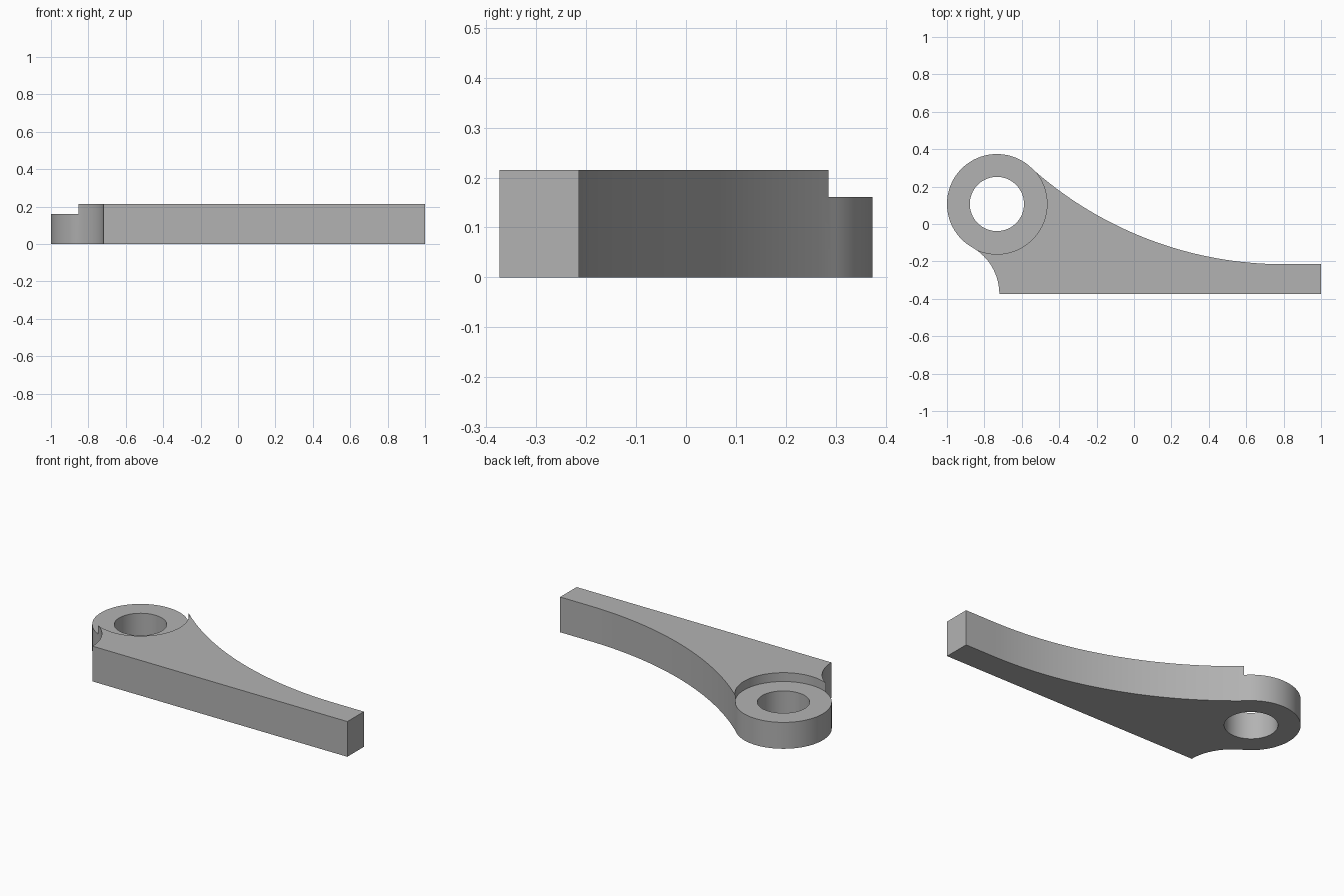
import bpy, bmesh
from math import sin, cos, atan2, radians, hypot, pi

old = bpy.data.objects.get("Cube")
if old:
    bpy.data.objects.remove(old, do_unlink=True)

HEIGHT, BOSS_HEIGHT = 0.215, 0.161
FRONT, TIP_BACK = -0.374, -0.215
BOSS, BOSS_R, HOLE_R = (-0.733, 0.107), 0.267, 0.145

grey = bpy.data.materials.new("plain_grey")
grey.use_nodes = True
grey.diffuse_color = (0.45, 0.45, 0.45, 1)
grey.node_tree.nodes["Principled BSDF"].inputs["Base Color"].default_value = grey.diffuse_color


def arc(center, r, a0, a1, n):
    """Points along a circular arc, both ends included."""
    return [(center[0] + r * cos(a0 + (a1 - a0) * i / n),
             center[1] + r * sin(a0 + (a1 - a0) * i / n)) for i in range(n + 1)]


def prism(name, outline, z0, z1):
    """Upright solid from a counter-clockwise outline."""
    bm = bmesh.new()
    base = bm.faces.new([bm.verts.new((x, y, z0)) for x, y in outline])
    top = bmesh.ops.extrude_face_region(bm, geom=[base])["geom"]
    bmesh.ops.translate(bm, vec=(0, 0, z1 - z0),
                        verts=[v for v in top if isinstance(v, bmesh.types.BMVert)])
    bmesh.ops.recalc_face_normals(bm, faces=bm.faces)
    mesh = bpy.data.meshes.new(name)
    bm.to_mesh(mesh)
    bm.free()
    mesh.materials.append(grey)
    obj = bpy.data.objects.new(name, mesh)
    bpy.context.collection.objects.link(obj)
    return obj


def cut(target, cutter):
    """Subtract a helper solid and remove it."""
    mod = target.modifiers.new("cut", "BOOLEAN")
    mod.operation, mod.solver, mod.object = "DIFFERENCE", "EXACT", cutter
    cutter.hide_render = True
    bpy.context.view_layer.objects.active = target
    bpy.ops.object.modifier_apply(modifier=mod.name)
    bpy.data.objects.remove(cutter, do_unlink=True)


# Long concave back edge: flat at the tip, meeting the boss
join = radians(43.5)
join_x, join_y = BOSS[0] + BOSS_R * cos(join), BOSS[1] + BOSS_R * sin(join)
bend_x = 0.8
dx, dy = bend_x - join_x, join_y - TIP_BACK
sweep_r = (dx * dx + dy * dy) / (2 * dy)
sweep_c = (bend_x, TIP_BACK + sweep_r)
sweep_end = atan2(join_y - sweep_c[1], join_x - sweep_c[0])
sweep = arc(sweep_c, sweep_r, -pi / 2, sweep_end, 40)

# Small concave heel, tangent to the boss
heel_a = radians(240.4)
heel_r = (BOSS[1] + BOSS_R * sin(heel_a) - FRONT) / -sin(heel_a)
heel_c = (BOSS[0] + (BOSS_R + heel_r) * cos(heel_a), FRONT)
heel = arc(heel_c, heel_r, heel_a - pi, 0, 16)

boss_edge = arc(BOSS, BOSS_R, join, heel_a, 64)
outline = [(1, FRONT), (1, TIP_BACK)] + sweep + boss_edge[1:] + heel[1:]
lever = prism("lever_arm", outline, 0, HEIGHT)

# Recess that lowers the boss, and the through hole
cut(lever, prism("boss_recess", arc(BOSS, BOSS_R + 0.001, 0, 2 * pi, 128)[:-1],
                 BOSS_HEIGHT, HEIGHT + 0.1))
cut(lever, prism("pivot_hole", arc(BOSS, HOLE_R, 0, 2 * pi, 64)[:-1], -0.1, HEIGHT + 0.1))

bpy.ops.object.select_all(action="DESELECT")
lever.select_set(True)
bpy.context.view_layer.objects.active = lever
bpy.ops.object.shade_smooth_by_angle(angle=radians(25))
